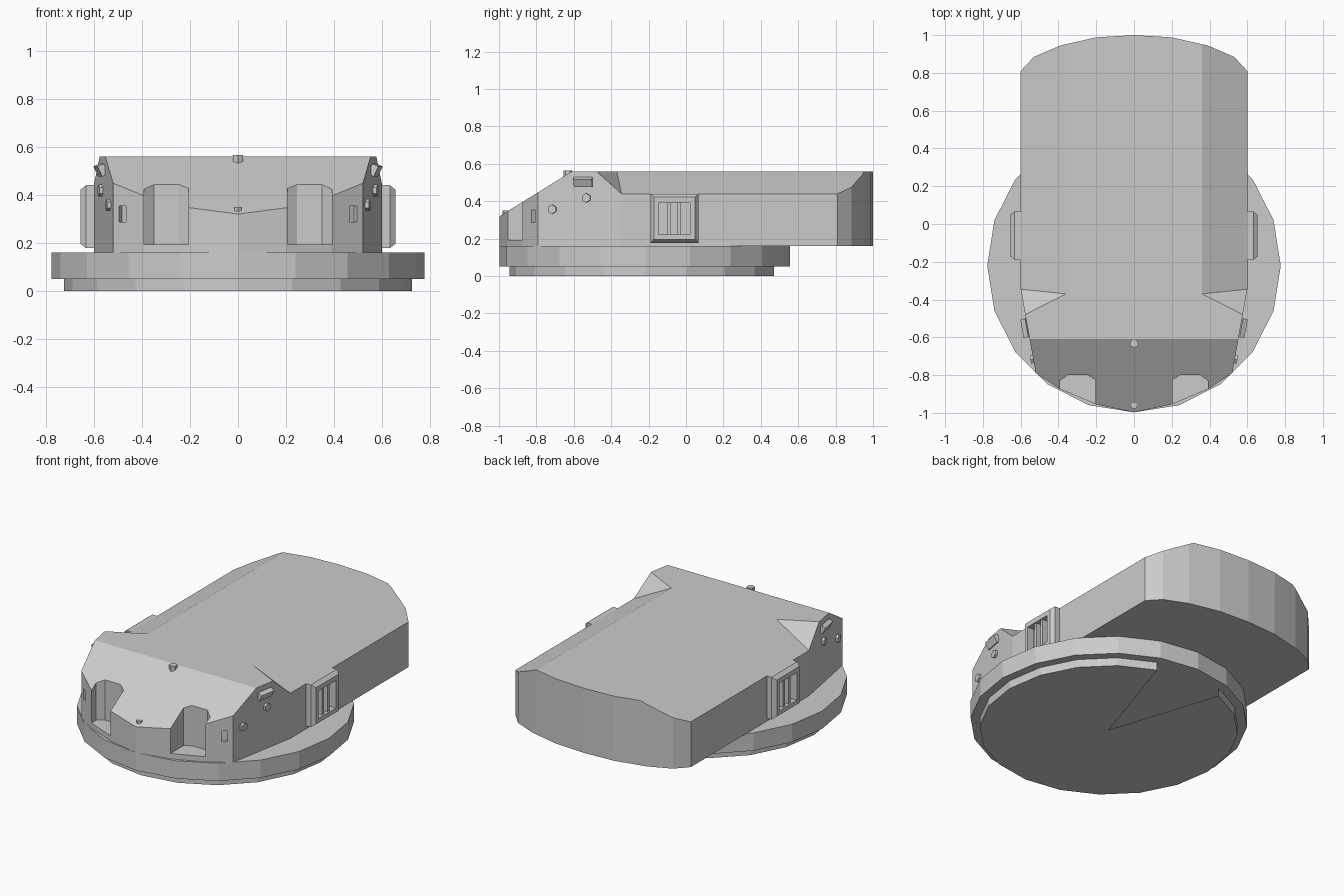
import bpy, bmesh
from math import sin, cos, radians, atan2
from mathutils import Vector, Matrix

if "Cube" in bpy.data.objects:
    bpy.data.objects.remove(bpy.data.objects["Cube"])


def make(name, bm):
    bmesh.ops.recalc_face_normals(bm, faces=bm.faces[:])
    me = bpy.data.meshes.new(name)
    bm.to_mesh(me)
    bm.free()
    ob = bpy.data.objects.new(name, me)
    bpy.context.collection.objects.link(ob)
    return ob


def prism(name, pts, z0, z1):
    bm = bmesh.new()
    f = bm.faces.new([bm.verts.new((x, y, z0)) for x, y in pts])
    r = bmesh.ops.extrude_face_region(bm, geom=[f])
    for v in r["geom"]:
        if isinstance(v, bmesh.types.BMVert):
            v.co.z = z1
    return make(name, bm)


def hull(name, pts):
    bm = bmesh.new()
    for p in pts:
        bm.verts.new(p)
    bmesh.ops.convex_hull(bm, input=bm.verts[:])
    return make(name, bm)


def box(name, c, size, rz=0.0, rx=0.0):
    bm = bmesh.new()
    m = Matrix.Translation(c) @ Matrix.Rotation(rz, 4, 'Z') @ Matrix.Rotation(rx, 4, 'Y')
    bmesh.ops.create_cube(bm, size=1, matrix=m @ Matrix.Diagonal((*size, 1)))
    return make(name, bm)


def stud(name, c, axis, r, depth):
    bm = bmesh.new()
    q = Vector(axis).to_track_quat('Z', 'Y').to_matrix().to_4x4()
    bmesh.ops.create_cone(bm, cap_ends=True, segments=6, radius1=r, radius2=r,
                          depth=depth, matrix=Matrix.Translation(c) @ q)
    return make(name, bm)


def cut(ob, cutter):
    m = ob.modifiers.new("cut", 'BOOLEAN')
    m.operation, m.solver, m.object = 'DIFFERENCE', 'EXACT', cutter
    dg = bpy.context.evaluated_depsgraph_get()
    me = bpy.data.meshes.new_from_object(ob.evaluated_get(dg))
    ob.modifiers.clear()
    ob.data = me
    bpy.data.objects.remove(cutter)


def ring(r, n=20, cy=-0.22):
    return [(r * cos(radians(360 / n * i)), cy + r * sin(radians(360 / n * i))) for i in range(n)]


# turret ring
prism("turret_ring", ring(0.777), 0.05, 0.16)

# lower ring, with an open wedge at the back
bm = bmesh.new()
pts = ring(0.725)
pts = pts[6:] + pts[:5]
lo = [bm.verts.new((x, y, 0)) for x, y in pts]
hi = [bm.verts.new((x, y, 0.05)) for x, y in pts]
mid = bm.verts.new((0, -0.22, 0))
for i in range(len(pts) - 1):
    bm.faces.new((lo[i], lo[i + 1], hi[i + 1], hi[i]))
    bm.faces.new((mid, lo[i + 1], lo[i]))
make("lower_ring", bm)

# turret body: outline extruded, then cut by glacis, roof slopes and gun slots
half = [(0.2, -0.955), (0.39, -0.875), (0.52, -0.79), (0.6, -0.345),
        (0.6, 0.81), (0.53, 0.885), (0.39, 0.945), (0.2, 0.988)]
outline = [(0, -0.997)] + half + [(0, 1.0)] + [(-x, y) for x, y in reversed(half)]
body = prism("turret_body", outline, 0.16, 0.56)

cut(body, hull("glacis_cutter", [(x, y, z) for x in (-1, 1) for y, z in
                                 ((-0.449, 0.66), (-1.158, 0.22), (-1.158, 0.66))]))
P1, P2, P3 = Vector((0.6, -0.345, 0.44)), Vector((0.36, -0.37, 0.56)), Vector((0.577, -0.48, 0.56))
Q = [P1 + (P1 - P2) * 0.5, P2 + (P2 - P1) * 0.5, P3 + (P3 - (P1 + P2) / 2) * 1.0]
Q += [q + Vector((0, 2, 0)) for q in Q]
face_dir = Vector((0.13, 0.085))
for s in (1, -1):
    cut(body, hull("slope_cutter", [(s * q.x, q.y, q.z) for q in Q]))
    slot = [(0.205, -1.1), (0.205, -0.825), (0.245, -0.80), (0.35, -0.80), (0.391, -0.83), (0.391, -1.1)]
    cut(body, prism("slot_cutter", [(s * x, y) for x, y in slot], 0.193, 0.7))
    cut(body, box("slit_cutter", (s * 0.48, -0.816, 0.32), (0.034, 0.04, 0.065),
                  s * atan2(face_dir.y, face_dir.x)))

# side fittings on both sides
for s, side in ((1, "right"), (-1, "left")):
    # barred window frame with chamfered rim
    y0, y1, z0, z1, c = -0.19, 0.066, 0.178, 0.44, 0.018
    frame = hull(side + "_window_frame",
                 [(s * x, y, z) for x, k in ((0.59, 0), (0.632, 0), (0.655, c))
                  for y in (y0 + k, y1 - k) for z in (z0 + k, z1 - k)])
    cut(frame, box("window_cutter", (s * 0.655, -0.063, 0.307), (0.09, 0.17, 0.17)))
    for i, y in enumerate((-0.09, -0.037)):
        box(f"{side}_window_bar_{i}", (s * 0.63, y, 0.307), (0.03, 0.018, 0.17))
    # tilted periscope box and hexagonal bolts on the cheek
    yaw = s * -atan2(0.08, 0.445)
    box(side + "_cheek_box", (s * 0.571, -0.55, 0.503), (0.028, 0.1, 0.046), yaw, s * 0.45)
    for i, (y, z) in enumerate(((-0.715, 0.357), (-0.532, 0.418))):
        x = 0.6 - (-0.345 - y) * 0.18
        stud(f"{side}_cheek_bolt_{i}", (s * x, y, z), (s, -0.18, 0), 0.025, 0.03)

# centre line studs
stud("roof_stud", (0, -0.633, 0.545), (0, 0, 1), 0.023, 0.04)
stud("nose_stud", (0, -0.963, 0.335), (0, 0, 1), 0.018, 0.03)
